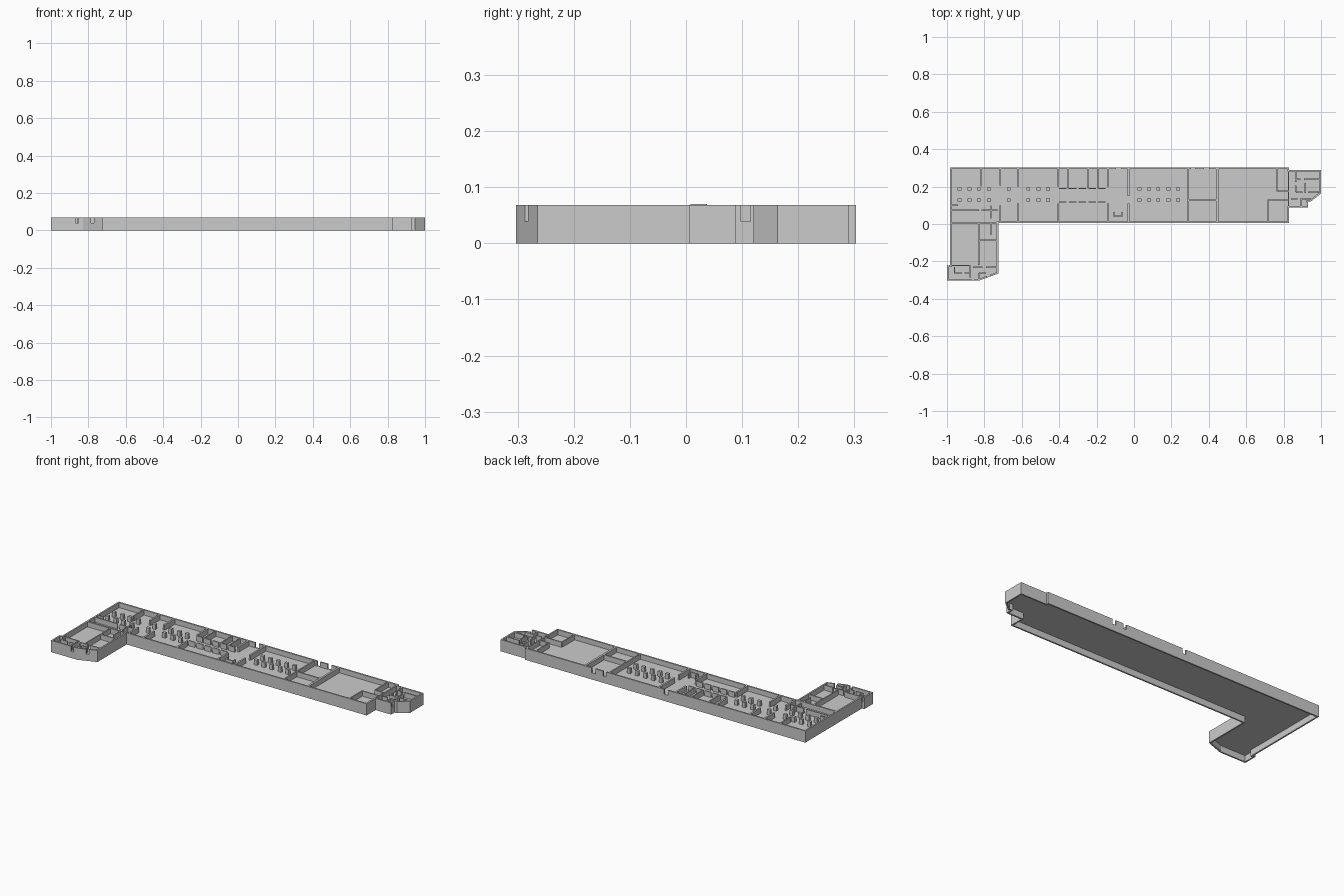
import bpy, bmesh
from mathutils import Vector

if "Cube" in bpy.data.objects:
    bpy.data.objects.remove(bpy.data.objects["Cube"])

TOP, FLOOR, T = 0.068, 0.038, 0.009

# Building footprint, counter-clockwise
outline = [(-1, -.303), (-.83, -.303), (-.725, -.265), (-.725, .005), (.83, .005),
           (.83, .088), (.93, .088), (.93, .12), (.945, .12), (1, .163), (1, .29),
           (.83, .29), (.83, .303), (-.985, .303), (-.985, -.222), (-1, -.222)]


def make_object(name, bm):
    bmesh.ops.recalc_face_normals(bm, faces=bm.faces[:])
    me = bpy.data.meshes.new(name)
    bm.to_mesh(me)
    bm.free()
    ob = bpy.data.objects.new(name, me)
    bpy.context.collection.objects.link(ob)
    return ob


def add_box(bm, x0, y0, x1, y1, z0=FLOOR, z1=TOP):
    vs = bmesh.ops.create_cube(bm, size=1)['verts']
    for v in vs:
        v.co = Vector((x0 + (v.co.x + .5) * (x1 - x0),
                       y0 + (v.co.y + .5) * (y1 - y0),
                       z0 + (v.co.z + .5) * (z1 - z0)))


def boxes(name, items):
    bm = bmesh.new()
    for it in items:
        add_box(bm, *it)
    return make_object(name, bm)


def wall(x0, y0, x1, y1, t=.007):
    """Box around an axis-aligned centre line."""
    h = t / 2
    return (x0 - h, y0, x0 + h, y1) if x0 == x1 else (x0, y0 - h, x1, y0 + h)


def inset(pts, d):
    out, n = [], len(pts)
    for i in range(n):
        p = Vector(pts[i])
        a = (p - Vector(pts[i - 1])).normalized()
        b = (Vector(pts[(i + 1) % n]) - p).normalized()
        na, nb = Vector((-a.y, a.x)), Vector((-b.y, b.x))
        out.append(p + (na + nb) * d / (1 + na.dot(nb)))
    return out


# Perimeter wall ring, open underneath the raised floor
bm = bmesh.new()
rings = [[bm.verts.new((p[0], p[1], z)) for p in pts]
         for pts, z in ((outline, 0), (outline, TOP),
                        (inset(outline, T), TOP), (inset(outline, T), 0))]
n = len(outline)
for r in range(4):
    a, b = rings[r], rings[(r + 1) % 4]
    for i in range(n):
        j = (i + 1) % n
        bm.faces.new((a[i], a[j], b[j], b[i]))
perimeter = make_object("perimeter_wall", bm)

# Door notches cut down to floor level
notches = [(-.869, -.31, -.853, -.285), (-.785, -.31, -.77, -.26),
           (.91, .098, .94, .115), (.375, .285, .4, .31),
           (.305, .285, .325, .31), (-.095, .285, -.07, .31)]
cutter = boxes("door_cutter", [c + (FLOOR + .001, .1) for c in notches])
cutter.hide_render = True
cutter.hide_viewport = True
mod = perimeter.modifiers.new("doors", 'BOOLEAN')
mod.object = cutter
mod.operation = 'DIFFERENCE'
mod.solver = 'EXACT'

# Raised floor slab
bm = bmesh.new()
face = bm.faces.new([bm.verts.new((p[0], p[1], FLOOR - .002)) for p in inset(outline, T * .5)])
top = bmesh.ops.extrude_face_region(bm, geom=[face])['geom']
bmesh.ops.translate(bm, vec=(0, 0, .002), verts=[v for v in top if isinstance(v, bmesh.types.BMVert)])
make_object("floor", bm)

# Two rows of square columns
cols = [-.933, -.88, -.83, -.775, -.67, -.565, -.51, -.46, .03, .08, .13, .185, .235]
boxes("columns", [(x - .01, y - .008, x + .01, y + .008) for x in cols for y in (.187, .127)])

# Cross walls of the long hall, with the corridor left open
cross = [wall(-.818, .2, -.818, .3), wall(-.715, .205, -.715, .3, .01),
         wall(-.715, .01, -.715, .1, .01)]
for x in (-.62, -.405, -.14, -.03):
    cross += [wall(x, .2, x, .3, .01), wall(x, .01, x, .11, .01)]
cross += [wall(-.03, .15, -.03, .2, .01), wall(.29, .01, .29, .3, .008),
          wall(.445, .01, .445, .3, .012), wall(.29, .128, .445, .128, .008),
          wall(.765, .175, .765, .3), wall(.765, .175, .83, .175),
          wall(.715, .01, .715, .128), wall(.715, .128, .83, .128),
          wall(.826, .08, .826, .3)]
boxes("hall_cross_walls", cross)

# Small rooms beside the corridor
rooms = [wall(x, .19, x, .3) for x in (-.352, -.245, -.192)]
for i in range(5):
    x = -.4 + i * .052
    rooms += [wall(x, .19, x + .04, .19), wall(x, .118, x + .04, .118)]
boxes("corridor_rooms", rooms)

# Low U-shaped counter and slightly taller pier
boxes("lobby_counter", [wall(-.108, .04, -.108, .065), wall(-.062, .04, -.062, .065),
                        wall(-.108, .042, -.062, .042),
                        (-.145, .008, -.135, .037, FLOOR, .07)])

# Left wing partitions
wing = [wall(-.98, .005, -.725, .005, .01), wall(-.98, .073, -.83, .073),
        wall(-.815, .073, -.73, .073), wall(-.83, -.22, -.83, .005),
        wall(-.765, .03, -.765, .1), wall(-.765, -.06, -.765, .005),
        wall(-.83, -.087, -.73, -.087), wall(-.98, .1, -.94, .1),
        wall(-.99, -.222, -.875, -.222), wall(-.875, -.285, -.875, -.222),
        wall(-.96, -.265, -.96, -.23), wall(-.96, -.262, -.92, -.262),
        wall(-.905, -.262, -.875, -.262), wall(-.86, -.232, -.81, -.232),
        wall(-.79, -.232, -.735, -.232), wall(-.83, -.262, -.79, -.262),
        wall(-.83, -.295, -.83, -.262)]
boxes("left_wing_partitions", wing)

# Right end partitions
end = [wall(.865, .17, .865, .205), wall(.865, .225, .865, .285),
       wall(.865, .24, .89, .24), wall(.91, .24, .995, .24),
       wall(.915, .165, .915, .22), wall(.865, .17, .9, .17),
       wall(.93, .17, .99, .17), wall(.84, .135, .875, .135),
       wall(.89, .135, .945, .135), wall(.895, .095, .895, .135)]
boxes("right_end_partitions", end)
